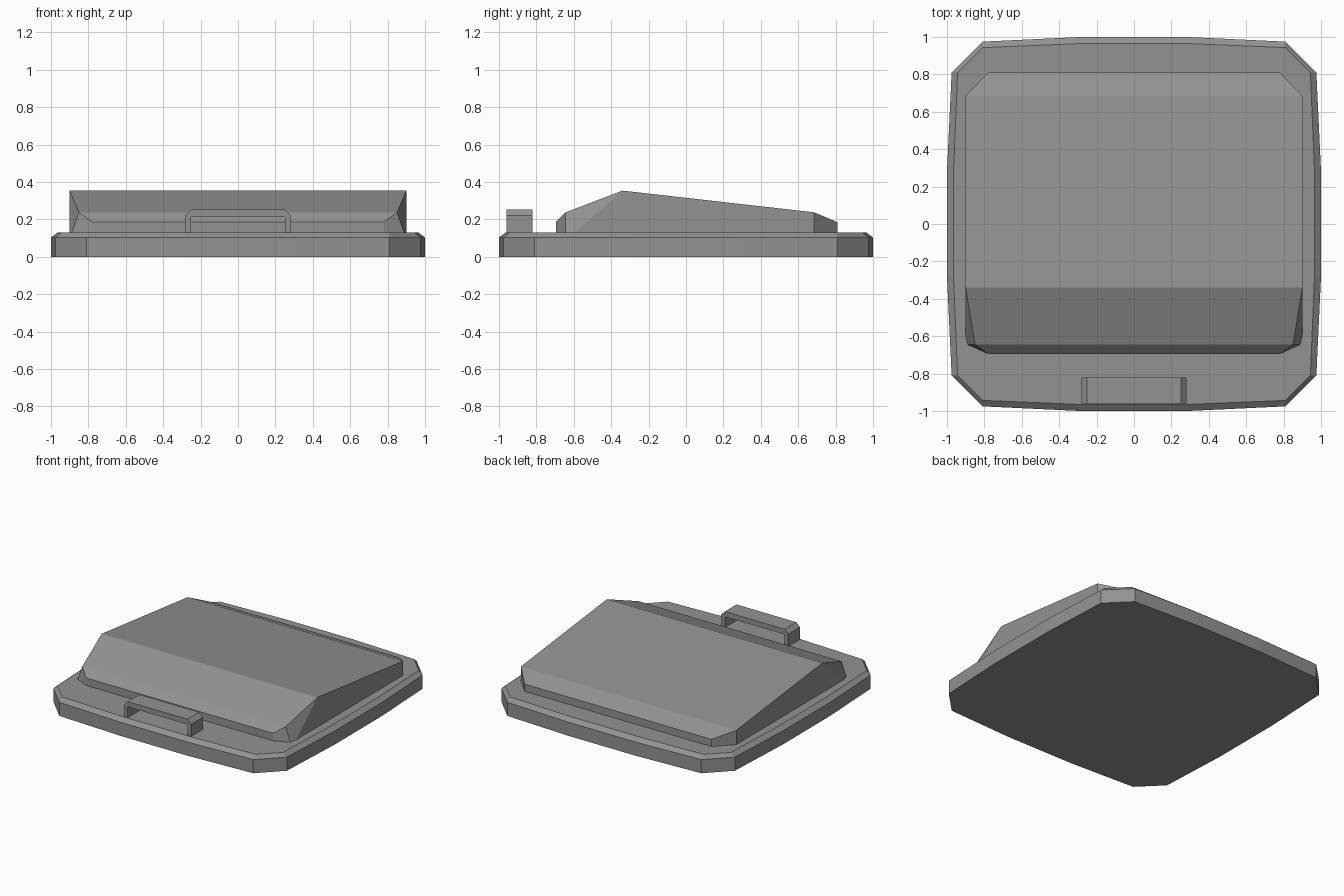
import bpy
import bmesh

old = bpy.data.objects.get("Cube")
if old:
    bpy.data.objects.remove(old, do_unlink=True)

grey = bpy.data.materials.new("mid grey")
grey.use_nodes = True
COLOUR = (0.29, 0.29, 0.29, 1)
grey.diffuse_color = COLOUR
grey.node_tree.nodes["Principled BSDF"].inputs["Base Color"].default_value = COLOUR


def finish(name, bm):
    bmesh.ops.recalc_face_normals(bm, faces=bm.faces)
    mesh = bpy.data.meshes.new(name)
    bm.to_mesh(mesh)
    bm.free()
    mesh.materials.append(grey)
    obj = bpy.data.objects.new(name, mesh)
    bpy.context.collection.objects.link(obj)
    return obj


def ring(quarter, z):
    """Mirror one quarter outline into a full counter-clockwise loop."""
    half = quarter + [(-x, y) for x, y in reversed(quarter)]
    return [(x, y, z) for x, y in half + [(-x, -y) for x, y in half]]


# Base plate: bowed square with cut corners and a bevelled top rim
outer = [(1.0, 0.28), (0.975, 0.81), (0.81, 0.975), (0.28, 1.0)]
inner = [(0.965, 0.28), (0.943, 0.81), (0.81, 0.943), (0.28, 0.965)]
bm = bmesh.new()
loops = [[bm.verts.new(p) for p in ring(q, z)]
         for q, z in ((outer, 0), (outer, 0.103), (inner, 0.13))]
for low, high in zip(loops, loops[1:]):
    for i in range(len(low)):
        j = (i + 1) % len(low)
        bm.faces.new((low[i], low[j], high[j], high[i]))
bm.faces.new(loops[0])
bm.faces.new(loops[-1])
finish("base_plate", bm)

# Wedge housing: one named set of corners, mirrored across x
FLOOR = 0.125
corners = {
    "ridge": (0.90, -0.34, 0.354),
    "brow": (0.85, -0.645, 0.237),
    "lip": (0.78, -0.695, 0.187),
    "lip_foot": (0.78, -0.695, FLOOR),
    "cut_foot": (0.89, -0.645, FLOOR),
    "side_foot": (0.90, -0.60, FLOOR),
    "rear": (0.90, 0.685, 0.238),
    "rear_foot": (0.90, 0.685, FLOOR),
    "tail": (0.78, 0.81, 0.185),
    "tail_foot": (0.78, 0.81, FLOOR),
}
bm = bmesh.new()
left = {k: bm.verts.new(p) for k, p in corners.items()}
right = {k: bm.verts.new((-x, y, z)) for k, (x, y, z) in corners.items()}
side_faces = ["ridge rear rear_foot side_foot", "rear tail tail_foot rear_foot",
              "ridge side_foot cut_foot brow", "brow cut_foot lip_foot lip"]
for side in (left, right):
    for names in side_faces:
        bm.faces.new([side[n] for n in names.split()])
strip = "lip_foot lip brow ridge rear tail tail_foot".split()
for a, b in zip(strip, strip[1:]):
    bm.faces.new((left[a], left[b], right[b], right[a]))
foot = "lip_foot cut_foot side_foot rear_foot tail_foot".split()
bm.faces.new([left[n] for n in foot] + [right[n] for n in reversed(foot)])
finish("wedge_housing", bm)

# Front handle: chamfered arch extruded in depth
arch_out = [(0.28, 0.125), (0.28, 0.222), (0.25, 0.252)]
arch_in = [(0.25, 0.125), (0.25, 0.213)]
profile = (arch_out + [(-x, z) for x, z in reversed(arch_out)]
           + [(-x, z) for x, z in arch_in] + arch_in[::-1])
bm = bmesh.new()
face = bm.faces.new([bm.verts.new((x, -0.96, z)) for x, z in profile])
extruded = bmesh.ops.extrude_face_region(bm, geom=[face], use_keep_orig=True)
moved = [g for g in extruded["geom"] if isinstance(g, bmesh.types.BMVert)]
bmesh.ops.translate(bm, verts=moved, vec=(0, 0.14, 0))
finish("front_handle", bm)
